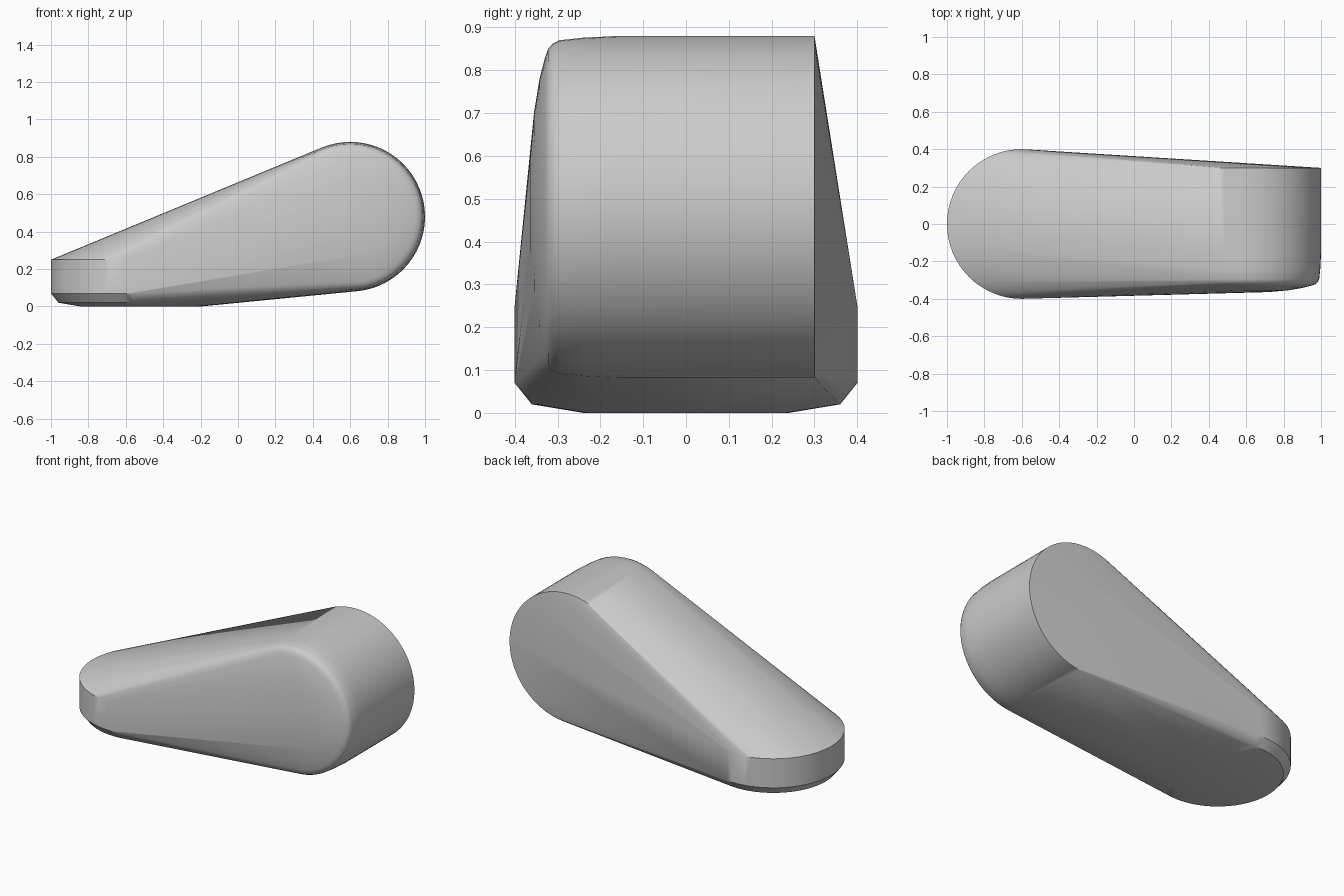
import bpy, bmesh
from math import sin, cos, tau, radians

cube = bpy.data.objects.get("Cube")
if cube:
    bpy.data.objects.remove(cube, do_unlink=True)

SEGMENTS = 64


def ring(bm, place, rx, ry=None):
    """Add a loop of points; place maps flat coordinates into space."""
    ry = rx if ry is None else ry
    for i in range(SEGMENTS):
        a = tau * i / SEGMENTS
        bm.verts.new(place(rx * cos(a), ry * sin(a)))


bm = bmesh.new()

# Upright foot disc with a chamfered underside
for radius, z in [(0.4, 0.25), (0.4, 0.07), (0.36, 0.02)]:
    ring(bm, lambda u, v: (u - 0.6, v, z), radius)
ring(bm, lambda u, v: (u - 0.52, v, 0), 0.32, 0.24)

# Sideways drum: flat at the back, rounded rim and shallow dome at the front
drum = [(0.4, 0.3), (0.4, -0.16), (0.396, -0.24), (0.39, -0.295),
        (0.382, -0.311), (0.37, -0.322), (0.35, -0.329), (0.3, -0.342),
        (0.22, -0.355), (0.12, -0.364)]
for radius, y in drum:
    ring(bm, lambda u, v: (u + 0.6, y, v + 0.48), radius)
bm.verts.new((0.6, -0.367, 0.48))

# Stretch one skin tightly around both ends
hull = bmesh.ops.convex_hull(bm, input=bm.verts[:])
loose = [v for v in bm.verts if not v.link_faces]
bmesh.ops.delete(bm, geom=loose, context='VERTS')
bmesh.ops.dissolve_limit(bm, angle_limit=radians(0.05),
                         verts=bm.verts[:], edges=bm.edges[:])
bmesh.ops.recalc_face_normals(bm, faces=bm.faces[:])

mesh = bpy.data.meshes.new("tapered_body")
bm.to_mesh(mesh)
bm.free()
body = bpy.data.objects.new("tapered_body", mesh)
bpy.context.collection.objects.link(body)

# Plain grey finish
grey = bpy.data.materials.new("plain_grey")
grey.use_nodes = True
colour = (0.6, 0.6, 0.6, 1)
grey.diffuse_color = colour
for node in grey.node_tree.nodes:
    if node.type == 'BSDF_PRINCIPLED':
        node.inputs["Base Color"].default_value = colour
mesh.materials.append(grey)

bpy.ops.object.select_all(action='DESELECT')
body.select_set(True)
bpy.context.view_layer.objects.active = body
bpy.ops.object.shade_smooth_by_angle(angle=radians(30))
